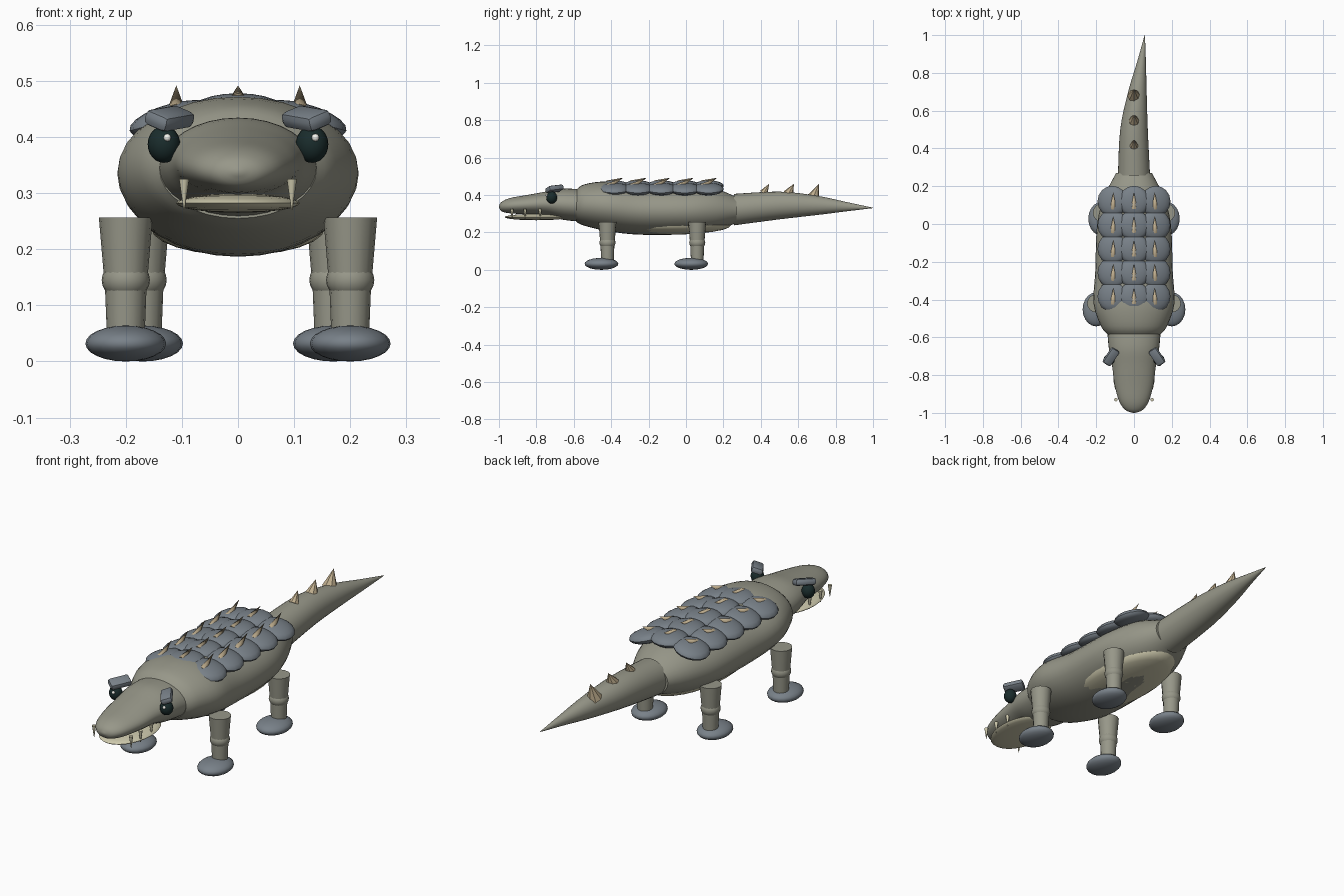
import bpy, bmesh, math
from mathutils import Vector, Matrix, Euler

if "Cube" in bpy.data.objects:
    bpy.data.objects.remove(bpy.data.objects["Cube"])


def material(name, rgb):
    m = bpy.data.materials.new(name)
    m.diffuse_color = (*rgb, 1)
    m.use_nodes = True
    m.node_tree.nodes["Principled BSDF"].inputs["Base Color"].default_value = m.diffuse_color
    return m


HIDE = material("hide", (0.31, 0.31, 0.25))
PLATE = material("plate", (0.19, 0.22, 0.25))
CREAM = material("cream", (0.62, 0.59, 0.42))
HORN = material("horn", (0.52, 0.42, 0.27))
DARK = material("dark", (0.01, 0.025, 0.025))
WHITE = material("white", (0.9, 0.9, 0.85))


def finish(name, bm, mat, angle=40):
    bmesh.ops.recalc_face_normals(bm, faces=bm.faces)
    me = bpy.data.meshes.new(name)
    bm.to_mesh(me)
    bm.free()
    ob = bpy.data.objects.new(name, me)
    bpy.context.collection.objects.link(ob)
    me.materials.append(mat)
    bpy.ops.object.select_all(action='DESELECT')
    ob.select_set(True)
    bpy.context.view_layer.objects.active = ob
    bpy.ops.object.shade_smooth_by_angle(angle=math.radians(angle))
    return ob


def ellipsoid(name, loc, radii, mat, rot=(0, 0, 0), seg=20, rings=12):
    bm = bmesh.new()
    bmesh.ops.create_uvsphere(bm, u_segments=seg, v_segments=rings, radius=1)
    bm.transform(Matrix.LocRotScale(Vector(loc), Euler(rot), Vector(radii)))
    return finish(name, bm, mat)


def cone(name, start, end, r1, r2, mat, seg=16):
    a, b = Vector(start), Vector(end)
    bm = bmesh.new()
    bmesh.ops.create_cone(bm, cap_ends=True, segments=seg, radius1=r1, radius2=r2,
                          depth=(b - a).length)
    q = Vector((0, 0, 1)).rotation_difference(b - a)
    bm.transform(Matrix.LocRotScale((a + b) / 2, q, None))
    return finish(name, bm, mat)


def loft(name, keys, mat, caps=(True, True), seg=32, steps=4):
    """Elliptical rings (y, x centre, half width, z bottom, z top), smoothly interpolated."""
    k = [Vector(p) for p in keys]
    rows = []
    for i in range(len(k) - 1):
        p0, p1, p2, p3 = k[max(i - 1, 0)], k[i], k[i + 1], k[min(i + 2, len(k) - 1)]
        for s in range(steps):
            t = s / steps
            rows.append(0.5 * (2 * p1 + (p2 - p0) * t + (2 * p0 - 5 * p1 + 4 * p2 - p3) * t * t
                               + (3 * p1 - p0 - 3 * p2 + p3) * t ** 3))
    rows.append(k[-1])
    bm = bmesh.new()
    rings = []
    for y, x, w, lo, hi in rows:
        rings.append([bm.verts.new((x + w * math.cos(2 * math.pi * j / seg), y,
                                    (lo + hi) / 2 + (hi - lo) / 2 * math.sin(2 * math.pi * j / seg)))
                      for j in range(seg)])
    for a, b in zip(rings, rings[1:]):
        for j in range(seg):
            bm.faces.new((a[j], a[(j + 1) % seg], b[(j + 1) % seg], b[j]))
    for use, ring in zip(caps, (rings[0], rings[-1])):
        if use:
            bm.faces.new(ring)
    return finish(name, bm, mat)


# Trunk, head and tail
loft("body", [(-0.585, 0, 0.14, 0.255, 0.43), (-0.54, 0, 0.175, 0.235, 0.458),
              (-0.42, 0, 0.214, 0.207, 0.472), (-0.25, 0, 0.205, 0.188, 0.45),
              (0.0, 0, 0.195, 0.19, 0.445), (0.15, 0, 0.155, 0.208, 0.435),
              (0.27, 0, 0.095, 0.25, 0.39)], HIDE)
loft("head", [(-1.0, 0, 0.006, 0.334, 0.342), (-0.985, 0, 0.045, 0.312, 0.364),
              (-0.94, 0, 0.078, 0.302, 0.384), (-0.85, 0, 0.103, 0.297, 0.4),
              (-0.75, 0, 0.116, 0.29, 0.418), (-0.66, 0, 0.133, 0.268, 0.434),
              (-0.57, 0, 0.141, 0.258, 0.431)], HIDE)
loft("tail", [(0.257, 0, 0.085, 0.238, 0.406), (0.5, 0.0, 0.073, 0.27, 0.418),
              (0.7, 0.018, 0.049, 0.293, 0.396), (0.86, 0.04, 0.023, 0.313, 0.362),
              (1.0, 0.057, 0.001, 0.33, 0.332)], HIDE, caps=(False, True))
ellipsoid("belly", (0, -0.09, 0.238), (0.155, 0.33, 0.049), CREAM, seg=28)
ellipsoid("lower_jaw", (0, -0.80, 0.282), (0.11, 0.17, 0.017), CREAM, seg=28)

# Back plates with backward leaning spikes
for row in range(5):
    y = 0.12 - 0.126 * row
    for col in (-1, 0, 1):
        z = 0.45 if col == 0 else 0.432
        ellipsoid("back_plate", (0.115 * col, y, z), (0.081, 0.082, 0.028), PLATE,
                  rot=(0, math.radians(15) * col, 0), seg=16, rings=10)
        cone("back_spike", (0.11 * col, y - 0.035, z + 0.012), (0.11 * col, y + 0.047, 0.492),
             0.017, 0.0, HORN, seg=10)

# Tail spikes, growing to the rear
for i, y in enumerate((0.415, 0.547, 0.68)):
    base = (0.41, 0.405, 0.385)[i]
    cone("tail_spike", (0, y, base), (0, y + 0.03, 0.46), 0.023 + 0.006 * i, 0.0, HORN, seg=8)

for side in (-1, 1):
    # Legs and feet: front pair stands wider
    for pair, x, y in (("front", 0.2, -0.42), ("back", 0.17, 0.06)):
        x *= side
        cone(pair + "_upper_leg", (x, y, 0.14), (x, y, 0.257), 0.038, 0.048, HIDE)
        ellipsoid(pair + "_knee", (x, y, 0.145), (0.043, 0.043, 0.036), HIDE)
        cone(pair + "_lower_leg", (x, y, 0.03), (x, y, 0.13), 0.033, 0.037, HIDE)
        ellipsoid(pair + "_foot", (x, y - 0.032, 0.032), (0.072, 0.09, 0.032), PLATE)

    # Eyes with highlights
    ellipsoid("eye", (0.132 * side, -0.718, 0.387), (0.029, 0.029, 0.033), DARK)
    ellipsoid("eye_glint", (0.132 * side + 0.006, -0.744, 0.399), (0.007, 0.007, 0.007), WHITE,
              seg=10, rings=6)

    # Brow ridges: bevelled blocks tilted outward
    bm = bmesh.new()
    bmesh.ops.create_cube(bm, size=1)
    bm.transform(Matrix.Diagonal((0.052, 0.095, 0.03, 1)))
    bmesh.ops.bevel(bm, geom=bm.edges[:], offset=0.011, segments=2, profile=0.5, affect='EDGES')
    bm.transform(Matrix.LocRotScale(Vector((0.122 * side, -0.703, 0.433)),
                                    Euler((math.radians(6), math.radians(-20) * side,
                                           math.radians(32) * side)), None))
    finish("brow", bm, PLATE)

    # Teeth
    for y in (-0.93, -0.86, -0.78):
        cone("tooth", (0.096 * side, y, 0.325), (0.096 * side, y, 0.27), 0.009, 0.001, CREAM, seg=10)
